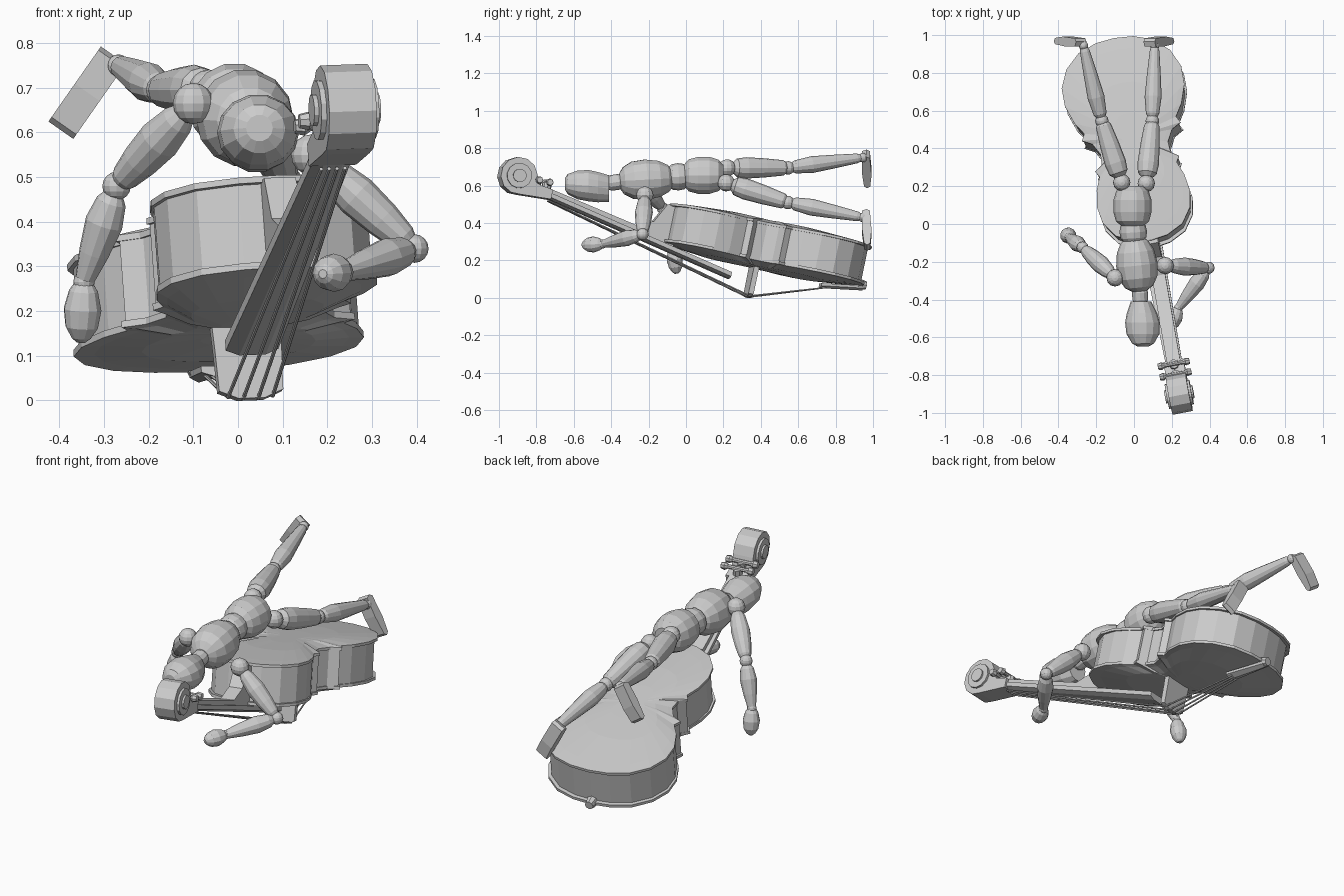
import bpy, bmesh, math
from mathutils import Matrix, Vector

if "Cube" in bpy.data.objects:
    bpy.data.objects.remove(bpy.data.objects["Cube"])

R = math.radians
# frame of the instrument: X across, Y towards its bottom end, Z towards its back plate
BODY = (Matrix.Translation((0, 0.43, 0.285)) @ Matrix.Rotation(R(10.3), 4, 'Z')
        @ Matrix.Rotation(R(-12.2), 4, 'X') @ Matrix.Rotation(R(-2), 4, 'Y'))


def finish(name, bm, mat=Matrix()):
    bm.transform(mat)
    bmesh.ops.recalc_face_normals(bm, faces=bm.faces)
    me = bpy.data.meshes.new(name)
    bm.to_mesh(me)
    bm.free()
    ob = bpy.data.objects.new(name, me)
    bpy.context.collection.objects.link(ob)
    return ob


def loft(name, rings, mat=Matrix()):
    """Skin a list of rings (equal point counts) and cap both ends."""
    bm = bmesh.new()
    vs = [[bm.verts.new(p) for p in r] for r in rings]
    n = len(vs[0])
    for a, b in zip(vs, vs[1:]):
        for i in range(n):
            j = (i + 1) % n
            bm.faces.new((a[i], a[j], b[j], b[i]))
    for cap in (vs[0], vs[-1]):
        c = bm.verts.new(sum((v.co for v in cap), Vector()) / n)
        for i in range(n):
            bm.faces.new((cap[i], cap[(i + 1) % n], c))
    return finish(name, bm, mat)


def prism(name, pts, half, mat=BODY):
    """Side profile in (Y, Z) extruded across X."""
    bm = bmesh.new()
    f = bm.faces.new([bm.verts.new((-half, y, z)) for y, z in pts])
    g = bmesh.ops.extrude_face_region(bm, geom=[f], use_keep_orig=True)
    bmesh.ops.translate(bm, vec=(2 * half, 0, 0),
                        verts=[v for v in g['geom'] if isinstance(v, bmesh.types.BMVert)])
    return finish(name, bm, mat)


def limb(name, p0, p1, profile, sides=12, mat=Matrix()):
    """Turned piece from p0 to p1; profile is (fraction, radius)."""
    p0, p1 = Vector(p0), Vector(p1)
    q = (p1 - p0).to_track_quat('Z', 'Y')
    angles = [k * math.tau / sides for k in range(sides)]
    return loft(name, [[p0.lerp(p1, t) + q @ Vector((r * math.cos(a), r * math.sin(a), 0))
                        for a in angles] for t, r in profile], mat)


def ball(name, p, r):
    bm = bmesh.new()
    bmesh.ops.create_uvsphere(bm, u_segments=12, v_segments=8, radius=r)
    return finish(name, bm, Matrix.Translation(p))


# instrument body: half outline mirrored, lofted through arched plates and inset ribs
half = [(.1, .546), (.2, .51), (.28, .435), (.322, .34), (.322, .24), (.288, .14), (.247, .075),
        (.266, .04), (.215, .012), (.182, -.05), (.186, -.108), (.226, -.137), (.208, -.168),
        (.236, -.24), (.25, -.33), (.235, -.42), (.18, -.5), (.09, -.545)]
outline = [(0, .555)] + half + [(0, -.558)] + [(-x, y) for x, y in reversed(half)]
layers = [(.25, -.135), (.6, -.13), (.88, -.112), (1, -.107), (1, -.092), (.965, -.092),
          (.965, .09), (1, .09), (1, .104), (.88, .11), (.55, .124), (.25, .128)]
body = loft("instrument_body", [[(x * s, y * s, z) for x, y in outline] for s, z in layers], BODY)

# sound holes: curved slots cut into the front plate
path = [(.085, -.13, .006), (.105, -.14, .01), (.12, -.115, .011), (.127, -.06, .012),
        (.138, -.01, .011), (.155, .02, .01), (.175, .03, .006)]
cutters = []
for s in (1, -1):
    cut = loft("sound_hole_cutter", [[(s * x - w, y, -.17), (s * x + w, y, -.17),
                                      (s * x + w, y, -.09), (s * x - w, y, -.09)]
                                     for x, y, w in path], BODY)
    cut.hide_render = True
    cutters.append(cut)
    m = body.modifiers.new("sound_hole", 'BOOLEAN')
    m.operation = 'DIFFERENCE'
    m.solver = 'EXACT'
    m.object = cut
bpy.context.view_layer.update()
carved = bpy.data.meshes.new_from_object(body.evaluated_get(bpy.context.evaluated_depsgraph_get()))
body.modifiers.clear()
if len(carved.vertices) > len(body.data.vertices):
    body.data = carved
for cut in cutters:
    bpy.data.objects.remove(cut)

# neck with heel, fingerboard
prism("neck", [(-.5, -.125), (-1.21, .012), (-1.21, .04), (-.72, -.05), (-.63, -.01),
               (-.575, .095), (-.5, .095)], .036)
rings = []
for y, z, w, x in ((-.161, -.205, .06, -.012), (-1.215, .003, .044, 0)):
    rings.append([(x - w, y, z + .018), (x - w, y, z - .005), (x - w * .5, y, z - .017),
                  (x + w * .5, y, z - .017), (x + w, y, z - .005), (x + w, y, z + .018)])
loft("fingerboard", rings, BODY)

# pegbox running into the scroll, with stepped spiral eyes
C = (-1.40, .073)
arc = [(C[0] + .1 * math.cos(R(a)), C[1] + .1 * math.sin(R(a))) for a in range(15, 286, 30)]
prism("pegbox_and_scroll", [(-1.205, -.014), (-1.205, .038), (-1.28, .048)] + arc, .054)
for r, w in ((.068, .066), (.036, .076)):
    limb("scroll_eye", (-w, *C), (w, *C), [(0, r), (1, r)], 12, BODY)
for y, z in ((-1.232, .072), (-1.29, .072)):
    limb("peg", (-.06, y, z), (.06, y, z), [(0, .011), (1, .011)], 8, BODY)
    limb("peg_post", (0, y, z - .04), (0, y, z), [(0, .025), (1, .025)], 8, BODY)
    for s in (-1, 1):
        limb("peg_head", (s * .05, y, z), (s * .085, y, z),
             [(0, .012), (.4, .021), (1, .016)], 8, BODY)

# bridge, tailpiece and end button
shape = [(-.08, -.11), (-.035, -.125), (.035, -.125), (.08, -.11), (.076, -.19), (.073, -.28),
         (.03, -.298), (-.03, -.298), (-.073, -.28), (-.076, -.19)]
loft("bridge", [[(x, y, z) for x, z in shape] for y in (-.055, -.027)], BODY)
rings = []
for y, z, w in ((.33, -.155, .036), (.56, -.118, .02)):
    rings.append([(-w, y, z), (0, y, z - .012), (w, y, z), (w, y, z + .014), (-w, y, z + .014)])
loft("tailpiece", rings, BODY)
limb("end_button", (0, .53, -.1), (0, .575, -.1), [(0, .03), (1, .022)], 8, BODY)

# strings
for k in (-1.5, -.5, .5, 1.5):
    top = (k * .034, -.04, -.299 + .005 * abs(k))
    for end in ((k * .018, -1.21, -.022), (k * .014, .36, -.158)):
        limb("string", top, end, [(0, .0045), (1, .0045)], 6, BODY)

# head: egg that narrows sideways towards the jaw
rings = []
for x, y, z, rx, rz in ((.048, -.645, .61, .03, .03), (.048, -.63, .608, .058, .055),
                        (.047, -.58, .604, .087, .078), (.045, -.52, .6, .092, .086),
                        (.042, -.47, .592, .08, .083), (.037, -.41, .584, .054, .073)):
    rings.append([(x + rx * math.cos(k * math.tau / 14), y + (.58 - z) * .1, z + rz * math.sin(k * math.tau / 14))
                  for k in range(14)])
loft("head", rings)

# neck and torso
limb("neck_joint", (.035, -.43, .61), (.03, -.33, .625),
     [(0, .03), (.3, .042), (.7, .042), (1, .03)])
limb("chest", (.03, -.355, .625), (.0, -.075, .64),
     [(0, .04), (.08, .075), (.25, .102), (.5, .11), (.75, .099), (.92, .075), (1, .05)], 14)
limb("waist_joint", (.0, -.105, .645), (-.008, .02, .65),
     [(0, .045), (.25, .068), (.5, .073), (.75, .068), (1, .045)])
limb("pelvis", (-.008, -.01, .655), (-.008, .2, .655),
     [(0, .06), (.12, .088), (.35, .101), (.65, .101), (.88, .086), (1, .055)], 14)

# limbs: shared turned profiles
UPPER = [(0, .025), (.12, .038), (.4, .048), (.7, .042), (.93, .032), (1, .022)]
FORE = [(0, .02), (.1, .034), (.35, .043), (.7, .034), (1, .022)]
HAND = [(0, .02), (.15, .033), (.45, .043), (.75, .037), (.93, .022), (1, .01)]
THIGH = [(0, .03), (.07, .05), (.25, .057), (.6, .051), (.95, .041), (1, .03)]
CALF = [(0, .022), (.06, .035), (.3, .045), (.6, .037), (.95, .026), (1, .02)]

arms = {
    "left": [(-.1, -.285, .665), (-.272, -.125, .48), (-.345, -.07, .265), (-.352, -.05, .13)],
    "right": [(.165, -.22, .55), (.395, -.232, .34), (.235, -.445, .288), (.19, -.555, .283)],
}
for side, pts in arms.items():
    sh, el, wr, tip = map(Vector, pts)
    ball(side + "_shoulder_joint", sh, .046)
    limb(side + "_upper_arm", sh.lerp(el, .1), sh.lerp(el, .95), UPPER)
    ball(side + "_elbow_joint", el, .032)
    limb(side + "_forearm", el.lerp(wr, .07), el.lerp(wr, .97), FORE)
    ball(side + "_wrist_joint", wr, .024)
    limb(side + "_hand", wr, tip, HAND)

legs = {
    "left": [(-.065, .22, .695), (-.17, .545, .695), (-.268, .945, .75), (-.285, .765), (-.39, .615)],
    "right": [(.065, .215, .615), (.097, .545, .51), (.11, .945, .43), (.085, .45), (.178, .278)],
}
for side, (hip, knee, ankle, heel, toe) in legs.items():
    hip, knee, ankle = map(Vector, (hip, knee, ankle))
    ball(side + "_hip_joint", hip, .046)
    limb(side + "_thigh", hip.lerp(knee, .1), hip.lerp(knee, .97), THIGH)
    ball(side + "_knee_joint", knee, .036)
    limb(side + "_calf", knee.lerp(ankle, .04), knee.lerp(ankle, .97), CALF)
    ball(side + "_ankle_joint", ankle, .025)
    # foot: wedge profile with the sole facing backwards
    d = Vector((toe[0] - heel[0], 0, toe[1] - heel[1]))
    n = d.length
    d.normalize()
    up = Vector((0, 1, 0))
    frame = Matrix((d.cross(up), d, up)).transposed().to_4x4()
    frame.translation = (heel[0], 0, heel[1])
    prism(side + "_foot", [(0, .94), (-.01, .965), (.0, .983), (n * .6, .992), (n, .985),
                           (n + .012, .968), (n, .952), (n * .5, .94)], .034, frame)
